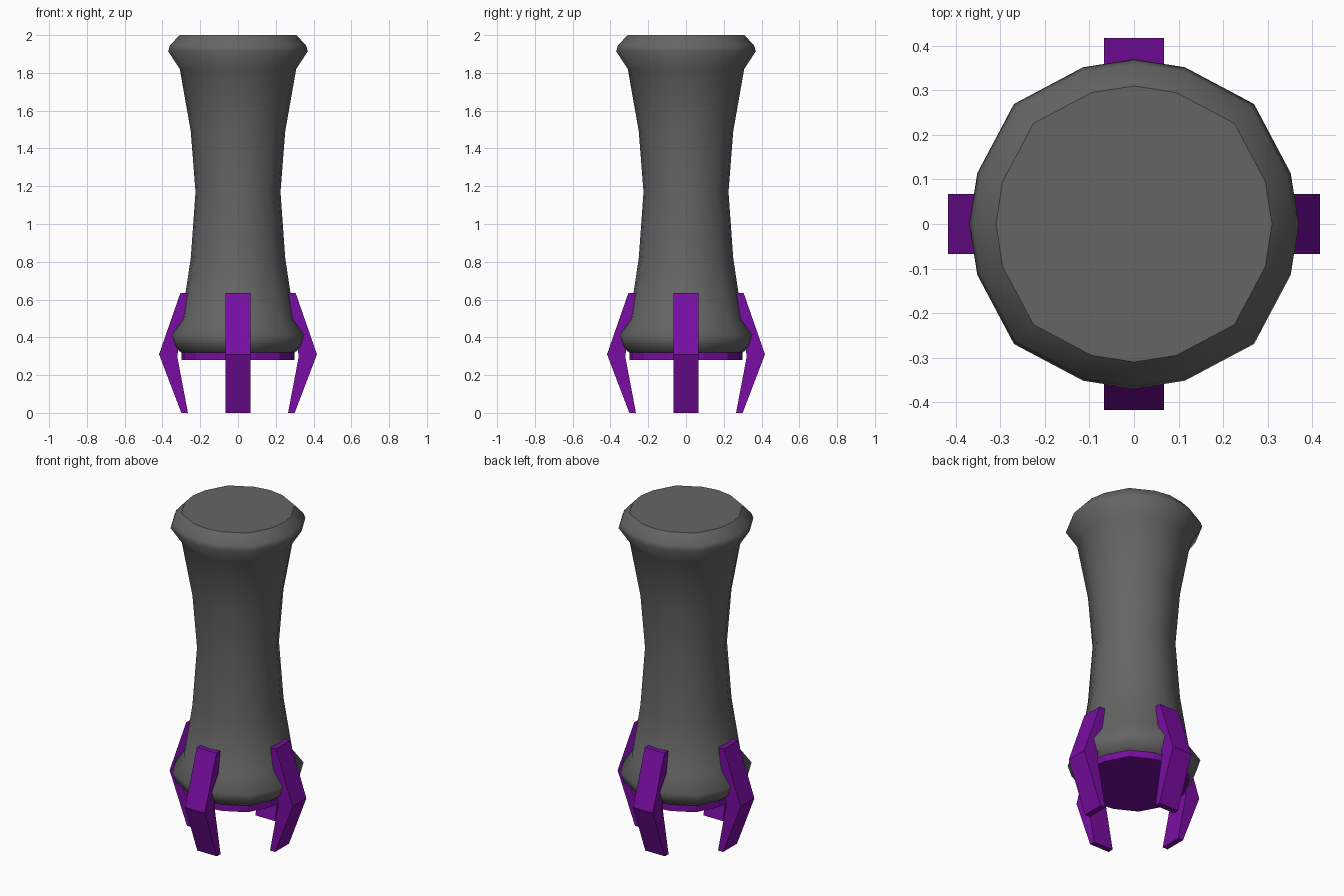
import bpy, bmesh
from math import radians, cos, sin
from mathutils import Matrix

if "Cube" in bpy.data.objects:
    bpy.data.objects.remove(bpy.data.objects["Cube"])


def material(name, color):
    mat = bpy.data.materials.new(name)
    mat.diffuse_color = color
    mat.use_nodes = True
    mat.node_tree.nodes["Principled BSDF"].inputs["Base Color"].default_value = mat.diffuse_color
    return mat


def finish(name, bm, mat):
    bmesh.ops.recalc_face_normals(bm, faces=bm.faces)
    mesh = bpy.data.meshes.new(name)
    bm.to_mesh(mesh)
    bm.free()
    mesh.materials.append(mat)
    obj = bpy.data.objects.new(name, mesh)
    bpy.context.collection.objects.link(obj)
    return obj


# 16-sided section, slightly squared: (angle, radius factor) per quadrant
SECTION = [(q * 90 + a, f) for q in range(4)
           for a, f in ((0, 1.0), (18, 1.0), (45, 1.03), (72, 1.0))]


def lathe(name, profile, mat, smooth):
    bm = bmesh.new()
    rings = [[bm.verts.new((r * f * cos(radians(a)), r * f * sin(radians(a)), z))
              for a, f in SECTION] for r, z in profile]
    n = len(SECTION)
    for low, high in zip(rings, rings[1:]):
        for i in range(n):
            j = (i + 1) % n
            face = bm.faces.new((low[i], low[j], high[j], high[i]))
            face.smooth = smooth
    bm.faces.new(rings[0][::-1])
    bm.faces.new(rings[-1])
    return finish(name, bm, mat)


grey = material("dark_grey", (0.13, 0.13, 0.13, 1))
purple = material("purple", (0.19, 0.004, 0.36, 1))

# Waisted body with a bulging rim at each end
lathe("body", [(0.30, 0.32), (0.34, 0.35), (0.36, 0.415), (0.298, 0.50),
               (0.25, 0.82), (0.225, 1.17), (0.25, 1.49), (0.308, 1.82),
               (0.37, 1.915), (0.36, 1.945), (0.31, 2.0)], grey, True)

# Base plate under the body
lathe("base_plate", [(0.30, 0.28), (0.30, 0.325)], purple, False)

# Four bent legs around the base
LEG = [(0.265, 0), (0.30, 0), (0.418, 0.31), (0.305, 0.635),
       (0.265, 0.635), (0.322, 0.30)]
for k, side in enumerate(("right", "back", "left", "front")):
    bm = bmesh.new()
    face = bm.faces.new([bm.verts.new((x, -0.067, z)) for x, z in LEG])
    ext = bmesh.ops.extrude_face_region(bm, geom=[face])
    moved = [v for v in ext["geom"] if isinstance(v, bmesh.types.BMVert)]
    bmesh.ops.translate(bm, verts=moved, vec=(0, 0.134, 0))
    bmesh.ops.transform(bm, verts=bm.verts, matrix=Matrix.Rotation(radians(90 * k), 4, 'Z'))
    finish(side + "_leg", bm, purple)
